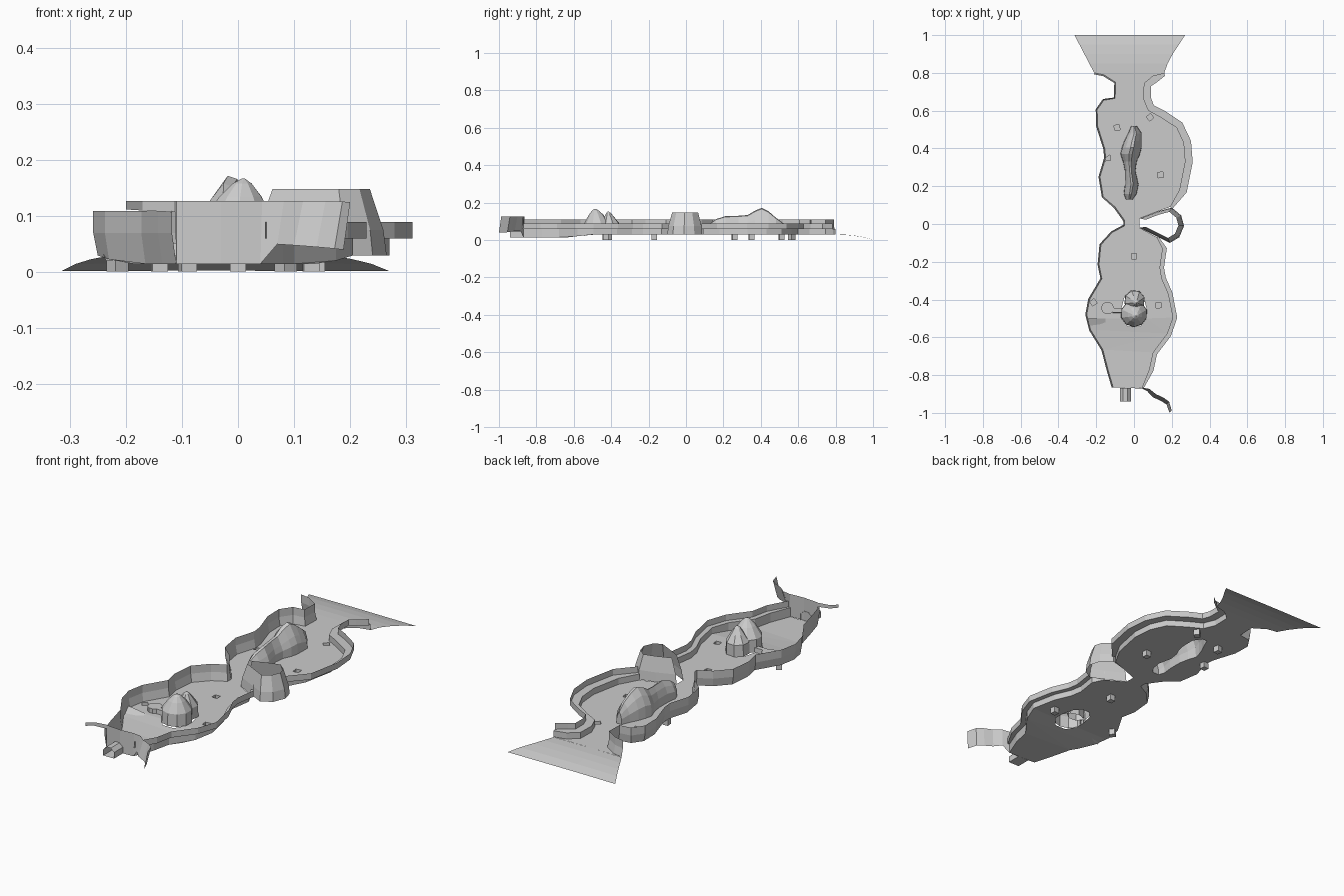
import bpy, bmesh, math
from mathutils import Vector
from mathutils.geometry import tessellate_polygon

if "Cube" in bpy.data.objects:
    bpy.data.objects.remove(bpy.data.objects["Cube"])


def add(name, verts, faces):
    me = bpy.data.meshes.new(name)
    me.from_pydata([tuple(v) for v in verts], [], faces)
    ob = bpy.data.objects.new(name, me)
    bpy.context.collection.objects.link(ob)
    return ob


def strip(name, rows, closed=False):
    """Loft quads between rows of equally many points."""
    n = len(rows[0])
    faces = [(r * n + i, r * n + (i + 1) % n, (r + 1) * n + (i + 1) % n, (r + 1) * n + i)
             for r in range(len(rows) - 1) for i in range(n if closed else n - 1)]
    return add(name, [p for r in rows for p in r], faces)


def floor_z(y):
    return .03 - .015 * min(1, max(0, (-.5 - y) / .13))


def offset(path, d):
    """Shift a plan path to its right-hand side; d is one width per point."""
    out = []
    for i, p in enumerate(path):
        a, b = Vector(path[max(i - 1, 0)]), Vector(path[min(i + 1, len(path) - 1)])
        t = (b - a).normalized()
        out.append((p[0] + t.y * d[i], p[1] - t.x * d[i]))
    return out


def circle(x, y, r, n, a0=0.0):
    return [(x + r * math.cos(a0 + 2 * math.pi * i / n),
             y + r * math.sin(a0 + 2 * math.pi * i / n)) for i in range(n)]


# Plan outlines of the basin edges
left = [(-.21, .8), (-.16, .79), (-.097, .75), (-.1, .665), (-.16, .655), (-.195, .605),
        (-.193, .52), (-.155, .4), (-.15, .35), (-.18, .25), (-.163, .145), (-.1, .09),
        (-.05, .02), (-.05, -.01), (-.115, -.045), (-.175, -.11), (-.185, -.215),
        (-.17, -.29), (-.235, -.4), (-.25, -.48), (-.23, -.56), (-.165, -.665),
        (-.135, -.78), (-.11, -.865)]
right_front = [(.04, -.87), (.08, -.77), (.1, -.68), (.175, -.58), (.205, -.495),
               (.18, -.37), (.145, -.29), (.135, -.23), (.15, -.13), (.12, -.07)]
right_back = [(.19, .09), (.24, .18), (.27, .33), (.262, .43), (.225, .51), (.14, .565),
              (.075, .6), (.05, .66), (.052, .745), (.1, .785), (.16, .8)]
hood = [(.12, -.065), (.19, -.1), (.24, -.07), (.265, -.01), (.25, .045), (.2, .087)]
hood = [(.03, -.02)] + hood + [(.12, .065), (.03, .03)]

# Rock ridge stations: y, centre x, half width, top z
ridge = [(.13, -.025, .018, .09), (.16, -.02, .034, .112), (.21, -.012, .036, .128),
         (.28, -.02, .028, .13), (.33, -.022, .036, .134), (.37, -.02, .052, .158),
         (.405, -.012, .052, .172), (.44, -.005, .046, .155), (.48, .005, .036, .12),
         (.52, .0, .014, .09)]
ridge_hole = [(x - w, y) for y, x, w, z in ridge] + [(x + w, y) for y, x, w, z in ridge[::-1]]
rock_hole = [(-.066, -.5), (-.03, -.543), (.03, -.543), (.066, -.5), (.066, -.445),
             (.05, -.385), (.02, -.355), (-.02, -.355), (-.05, -.385), (-.066, -.445)]
pits = [(-.09, .51, .2), (.085, .565, .7), (-.14, .35, .1), (.14, .26, .1),
        (0, -.17, .0), (.13, -.43, .1), (-.215, -.415, .6)]
pit_loops = [circle(x, y, .02, 4, math.pi / 4 + a) for x, y, a in pits]

# Floor with openings for rocks and pits, dipping towards the front
rim = left + right_front + [(.03, -.02), (.03, .03), (.12, .065)] + right_back
loops = [[Vector((x, y, 0)) for x, y in lp] for lp in [rim, ridge_hole, rock_hole] + pit_loops]
floor = add("floor", [p for lp in loops for p in lp],
            [tuple(t) for t in tessellate_polygon(loops)])
bm = bmesh.new()
bm.from_mesh(floor.data)
for y in (-.5, -.63):
    bmesh.ops.bisect_plane(bm, geom=bm.verts[:] + bm.edges[:] + bm.faces[:],
                           plane_co=(0, y, 0), plane_no=(0, 1, 0))
for v in bm.verts:
    v.co.z = floor_z(v.co.y)
bmesh.ops.dissolve_limit(bm, angle_limit=.01, verts=bm.verts[:], edges=bm.edges[:])
bmesh.ops.recalc_face_normals(bm, faces=bm.faces[:])
bm.to_mesh(floor.data)
bm.free()

# Square pits below the floor
for lp in pit_loops:
    pit = strip("floor_pit", [[(x, y, z) for x, y in lp] for z in (.03, .001)], True)
    add("pit_bottom", [(x, y, .001) for x, y in lp], [(0, 1, 2, 3)])

# Left bank: plain wall leaning slightly outward
lean = offset(left, [.008] * len(left))
strip("left_wall", [[(x, y, floor_z(y)) for x, y in left],
                    [(x, y, .07) for x, y in lean],
                    [(x, y, .109) for x, y in lean]])

# Right banks: low wall, ledge, upper wall
for name, path, w in (("right_front_wall", right_front, .024), ("right_back_wall", right_back, .041)):
    n = len(path)
    out = offset(path, [w * (.4 if i in (0, n - 1) else 1) for i in range(n)])
    strip(name, [[(x, y, floor_z(y)) for x, y in path], [(x, y, .06) for x, y in path],
                 [(x, y, .06) for x, y in out], [(x, y, .09) for x, y in out]])

# Flared hood at the narrow middle
strip("side_hood", [[(x + (.15 - x) * k, y * (1 - k), z) for x, y in hood]
                    for k, z in ((0, .03), (.05, .075), (.26, .148))])

# Front wall with wings: x, y, bottom z, top z, lean
front = [(-.2, -.9, .112, .127, 0), (-.17, -.873, .11, .127, 0), (-.112, -.863, .107, .127, 0),
         (-.11, -.865, .015, .127, 0), (-.03, -.872, .015, .127, 0), (.04, -.87, .015, .127, .003),
         (.07, -.885, .05, .127, .012), (.1, -.917, .048, .127, .016), (.14, -.935, .045, .127, .016),
         (.172, -.955, .042, .126, .014), (.188, -1.0, .04, .125, .012)]
strip("front_wall", [[(x, y, b) for x, y, b, t, l in front],
                     [(x + l, min(y + l, -.863) if l else y, t) for x, y, b, t, l in front]])

# Outlet tunnel in the front
arch = [(-.075, .015), (-.075, .045), (-.058, .062), (-.034, .062), (-.016, .045), (-.016, .015)]
strip("outlet_tunnel", [[(x, y, z) for x, z in arch] for y in (-.94, -.868)], True)

# Exit apron fanning down at the back
apron = [(.8, -.21, .16, .03), (.85, -.237, .178, .029), (.9, -.263, .205, .024),
         (.95, -.289, .238, .016), (1.0, -.315, .27, .003)]
strip("exit_apron", [[(a, y, z - .001), (a * .6 + b * .4, y, z), (b, y, z - .001)]
                     for y, a, b, z in apron])

# Long rock ridge in the back basin
section = [(-1, 0), (-.95, .42), (-.6, .75), (-.12, 1), (.2, .96), (.7, .6), (.97, .35), (1, 0)]
strip("rock_ridge", [[(x + w * s, y, .03 + (z - .03) * h) for s, h in section]
                     for y, x, w, z in ridge])
for y, x, w, z in (ridge[0], ridge[-1]):
    add("ridge_end", [(x + w * s, y, .03 + (z - .03) * h) for s, h in section],
        [tuple(range(len(section)))])

# Twin-peaked rock in the front basin
for cx, cy, r, zs, n in ((0, -.475, .071, (.03, .09, .135, .158, .167), 10),
                         (.003, -.405, .056, (.03, .085, .12, .143, .153), 8)):
    rings = [[(x, y, z) for x, y in circle(cx + .01 * (1 - k), cy - .012 * (1 - k), r * k, n, .3)]
             for k, z in zip((1, .97, .55, .25, .04), zs)]
    strip("front_rock", rings, True)

# Round platform with a short bridge to the rock
disc = circle(-.14, -.445, .034, 10)
strip("platform_side", [[(x, y, z) for x, y in disc] for z in (.03, .052)], True)
add("platform_top", [(x, y, .052) for x, y in disc], [tuple(range(10))])
strip("platform_bridge", [[(x, -.47, .03), (x, -.468, .052), (x, -.446, .052), (x, -.444, .03)]
                          for x in (-.115, -.06)])
# Sloped step beside the left bank
strip("bank_step", [[(-.245, -.5, .045), (-.15, -.5, .032)], [(-.235, -.55, .02), (-.15, -.52, .03)]])
